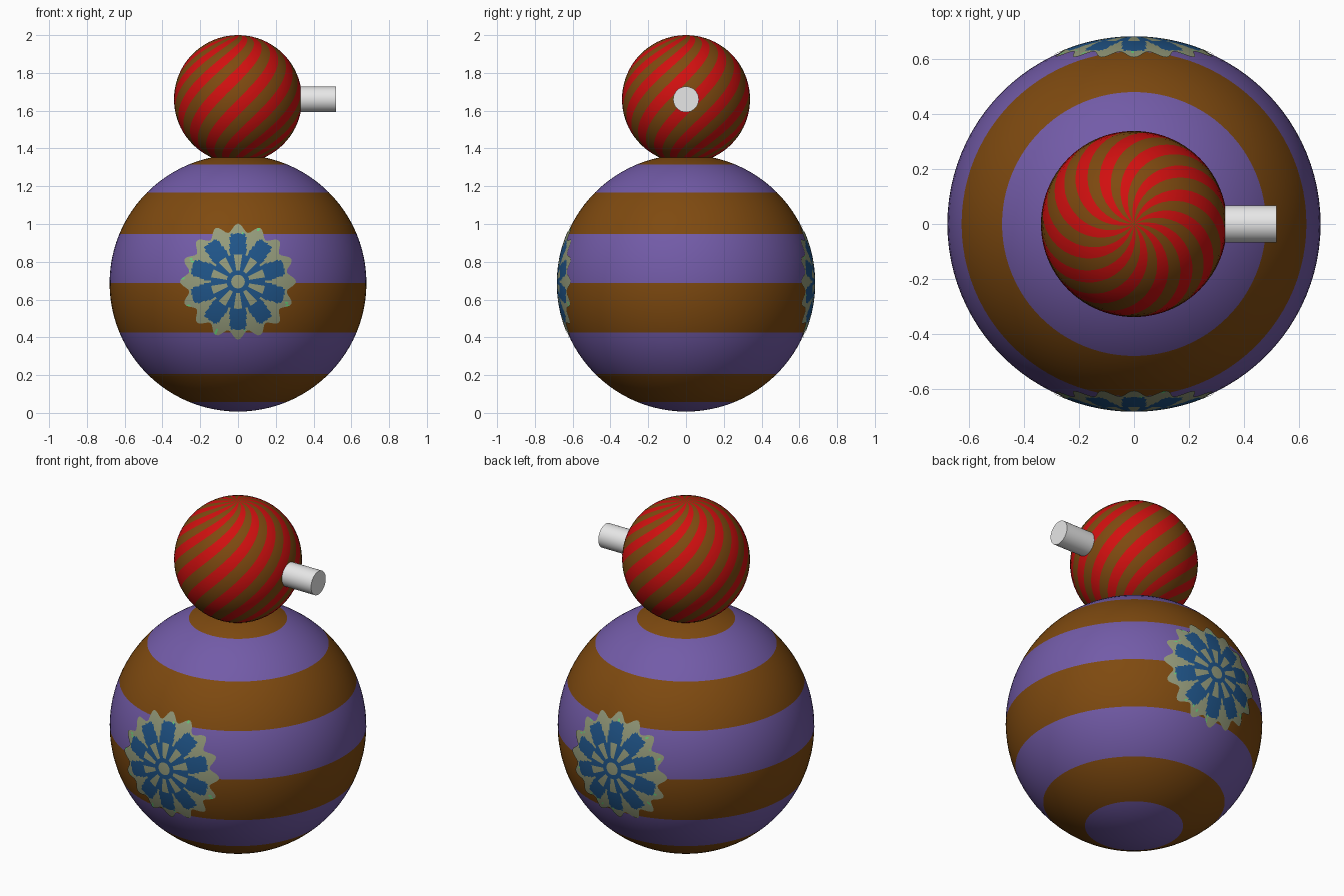
import bpy, bmesh, math, random
from mathutils import Vector

if "Cube" in bpy.data.objects:
    bpy.data.objects.remove(bpy.data.objects["Cube"])

random.seed(4)

def material(name, rgb):
    m = bpy.data.materials.new(name)
    m.diffuse_color = (*rgb, 1)
    m.use_nodes = True
    m.node_tree.nodes["Principled BSDF"].inputs["Base Color"].default_value = m.diffuse_color
    return m

purple = material("purple", (0.17, 0.105, 0.39))
brown = material("brown", (0.21, 0.068, 0.005))
red = material("red", (0.64, 0.005, 0.005))
white = material("pale_grey", (0.8, 0.8, 0.8))
blue = material("blue", (0.014, 0.09, 0.25))
khaki = material("grey_green", (0.30, 0.33, 0.20))
green = material("light_green", (0.14, 0.62, 0.20))

def finish(bm, name, mats):
    me = bpy.data.meshes.new(name)
    for f in bm.faces:
        f.smooth = True
    bm.normal_update()
    bm.to_mesh(me)
    bm.free()
    for m in mats:
        me.materials.append(m)
    ob = bpy.data.objects.new(name, me)
    bpy.context.collection.objects.link(ob)
    return ob

def striped_sphere(name, r, cz, segs, rows, twist, rule, mats):
    """Sphere whose columns lean by 'twist', so stripes follow its edges."""
    bm = bmesh.new()
    rings = []
    for i in range(1, rows):
        lat = -math.pi / 2 + math.pi * i / rows
        rings.append([bm.verts.new((r * math.cos(lat) * math.cos(a), r * math.cos(lat) * math.sin(a),
                                    cz + r * math.sin(lat)))
                      for a in (2 * math.pi * j / segs + twist * lat for j in range(segs))])
    low, top = bm.verts.new((0, 0, cz - r)), bm.verts.new((0, 0, cz + r))
    for j in range(segs):
        k = (j + 1) % segs
        bm.faces.new((low, rings[0][k], rings[0][j])).material_index = rule(0, j)
        for i in range(rows - 2):
            f = bm.faces.new((rings[i][j], rings[i][k], rings[i + 1][k], rings[i + 1][j]))
            f.material_index = rule(i + 1, j)
        bm.faces.new((rings[-1][j], rings[-1][k], top)).material_index = rule(rows - 1, j)
    return finish(bm, name, mats)

# Body with eight level bands, head with twelve spiral stripes
R, CZ = 0.68, 0.687
striped_sphere("body", R, CZ, 96, 48, 0, lambda i, j: (i // 6) % 2, [purple, brown])
striped_sphere("head", 0.339, 1.661, 96, 40, 1.0, lambda i, j: (j // 4) % 2, [red, brown])

# Nose peg pointing to the right
bm = bmesh.new()
bmesh.ops.create_cone(bm, cap_ends=True, segments=32, radius1=0.068, radius2=0.068, depth=0.22)
for v in bm.verts:
    v.co = Vector((v.co.z + 0.41, v.co.x, v.co.y + 1.66))
peg = finish(bm, "nose_peg", [white])
bpy.context.view_layer.objects.active = peg
peg.select_set(True)
bpy.ops.object.shade_smooth_by_angle(angle=math.radians(40))

# Round flower badge: thin curved plate coloured by radius and angle
def flower_colour(r, a):
    c = math.cos(10 * a)
    if r < 0.035:
        return 1
    if r < 0.055:
        return 0
    if r < 0.145:
        return 0 if c > 0.1 else 1
    if r < 0.185:
        return 0 if c < 0.85 else 1
    if r < 0.255:
        return 0 if c < 0.3 + (0.225 - r) * 10 else 1
    return 2 if random.random() < 0.03 else 1

def flower(name, side):
    bm = bmesh.new()
    n, rows, rr = 160, 24, R + 0.004
    def point(r, a):
        x, z = r * math.cos(a), r * math.sin(a) + 0.695 - CZ
        return (x, side * math.sqrt(rr * rr - x * x - z * z), z + CZ)
    def radius(i, a):
        edge = 0.285 + 0.022 * math.cos(16 * a)
        return 0.012 * i if i < 21 else 0.24 + (edge - 0.24) * (i - 20) / (rows - 20)
    angles = [2 * math.pi * j / n for j in range(n)]
    rings = [[bm.verts.new(point(radius(i, a), a)) for a in angles] for i in range(1, rows + 1)]
    mid = bm.verts.new(point(0, 0))
    for j in range(n):
        k = (j + 1) % n
        faces = [bm.faces.new((mid, rings[0][j], rings[0][k]))]
        faces += [bm.faces.new((rings[i][j], rings[i + 1][j], rings[i + 1][k], rings[i][k]))
                  for i in range(rows - 1)]
        a = angles[j] + math.pi / n
        for i, f in enumerate(faces):
            f.material_index = flower_colour((radius(i, a) + radius(i + 1, a)) / 2, a)
    if side > 0:
        bmesh.ops.reverse_faces(bm, faces=bm.faces[:])
    finish(bm, name, [blue, khaki, green])

flower("front_flower_badge", -1)
flower("back_flower_badge", 1)
